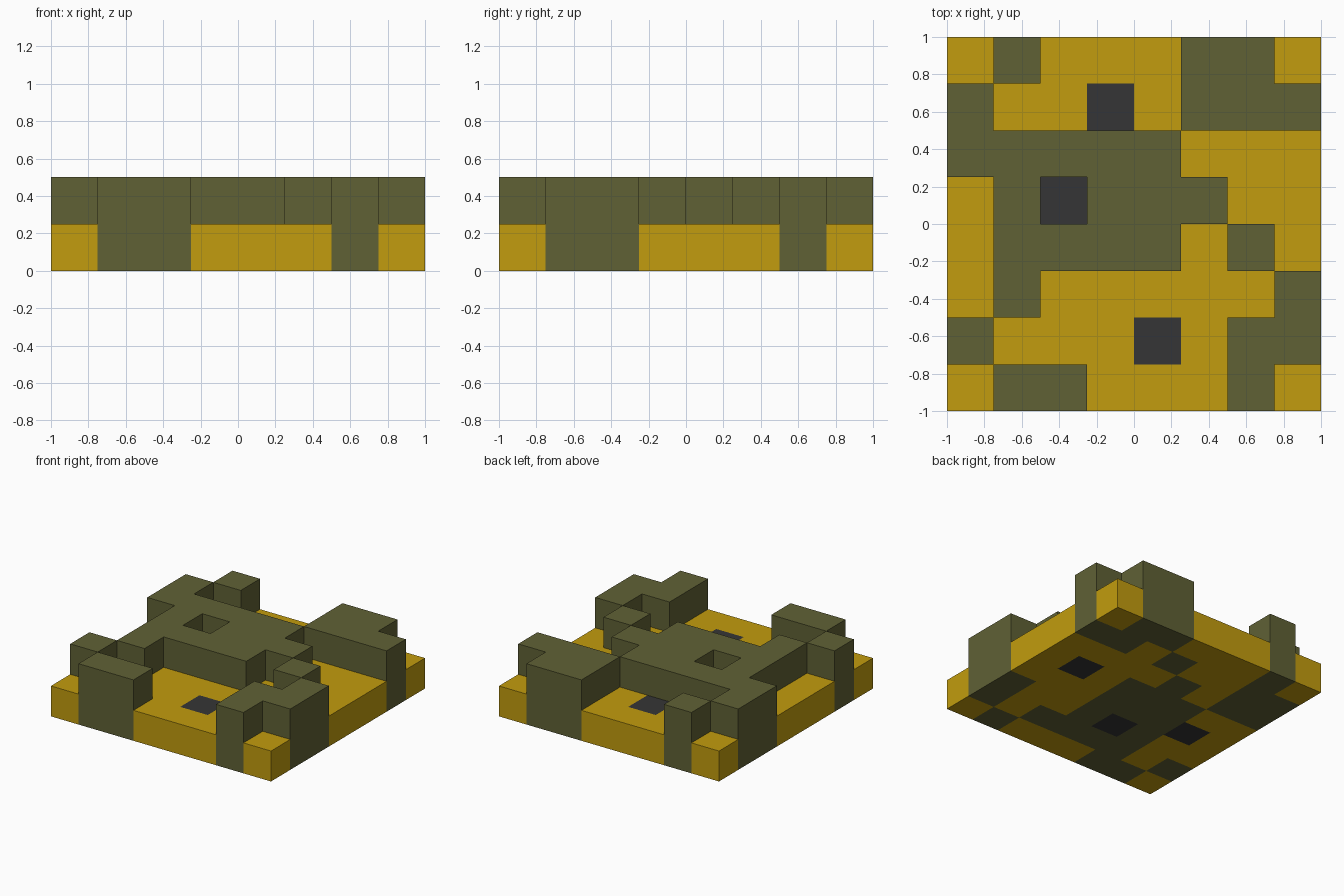
import bpy, bmesh, math
from mathutils import Vector

cube = bpy.data.objects.get("Cube")
if cube:
    bpy.data.objects.remove(cube, do_unlink=True)

CELL, H = 0.25, 0.25
# Tile plan, back row first: Y yellow floor, O raised olive, D dark plate
PLAN = ["YOYYYOOY",
        "OYYDYOOO",
        "OOOOOYYY",
        "YODOOOYY",
        "YOOOOYOY",
        "YOYYYYYO",
        "OYYYDYOO",
        "YOOYYYOY"]


def linear(c):
    c /= 255
    return c / 12.92 if c <= 0.04045 else ((c + 0.055) / 1.055) ** 2.4


def make_material(name, rgb):
    m = bpy.data.materials.new(name)
    m.use_nodes = True
    col = (*[linear(c) for c in rgb], 1)
    m.diffuse_color = col
    bsdf = next(n for n in m.node_tree.nodes if n.type == 'BSDF_PRINCIPLED')
    bsdf.inputs["Base Color"].default_value = col
    bsdf.inputs["Roughness"].default_value = 0.8
    return m


MATS = [make_material("mustard_yellow", (194, 156, 14)),
        make_material("olive_green", (96, 97, 53)),
        make_material("charcoal", (53, 53, 54))]


def tile(x, y):
    """Letter of the tile at a point, or '' outside the plan."""
    col, row = math.floor((x + 1) / CELL), math.floor((1 - y) / CELL)
    return PLAN[row][col] if 0 <= col < 8 and 0 <= row < 8 else ""


def layer(name, z0, letters, keep, colour):
    """Extrude the chosen tiles by one layer, trim hidden faces and colour the rest."""
    bm = bmesh.new()
    bmesh.ops.create_grid(bm, x_segments=8, y_segments=8, size=1)
    bmesh.ops.translate(bm, verts=bm.verts, vec=(0, 0, z0))
    drop = [f for f in bm.faces if tile(*f.calc_center_median().xy) not in letters]
    bmesh.ops.delete(bm, geom=drop, context='FACES')
    out = bmesh.ops.extrude_face_region(bm, geom=bm.faces[:], use_keep_orig=True)
    top = [g for g in out["geom"] if isinstance(g, bmesh.types.BMVert)]
    bmesh.ops.translate(bm, verts=top, vec=(0, 0, H))
    bm.normal_update()
    # Turn every face outward
    for f in bm.faces:
        p = f.calc_center_median() + f.normal * 0.02
        t = tile(p.x, p.y)
        if t and t in letters and z0 < p.z < z0 + H:
            f.normal_flip()
    bm.normal_update()
    hidden = [f for f in bm.faces if not keep(f.calc_center_median(), f.normal)]
    bmesh.ops.delete(bm, geom=hidden, context='FACES')
    for f in bm.faces:
        f.material_index = "YOD".index(colour(f.calc_center_median(), f.normal))
    me = bpy.data.meshes.new(name)
    bm.to_mesh(me)
    bm.free()
    for m in MATS:
        me.materials.append(m)
    ob = bpy.data.objects.new(name, me)
    bpy.context.collection.objects.link(ob)
    return ob


def slab_colour(c, n):
    if n.z < -0.5:                      # underside carries the plan turned a quarter
        return tile(c.y, -c.x)
    p = c - n * 0.05                    # top and rim follow the tile they belong to
    return tile(p.x, p.y)


# Floor slab, open under the raised blocks
layer("floor_slab", 0, "YOD",
      lambda c, n: n.z < 0.5 or tile(c.x, c.y) != "O", slab_colour)

# Raised blocks, open where they sit on the slab
layer("raised_blocks", H, "O",
      lambda c, n: n.z > -0.5, lambda c, n: "O")
